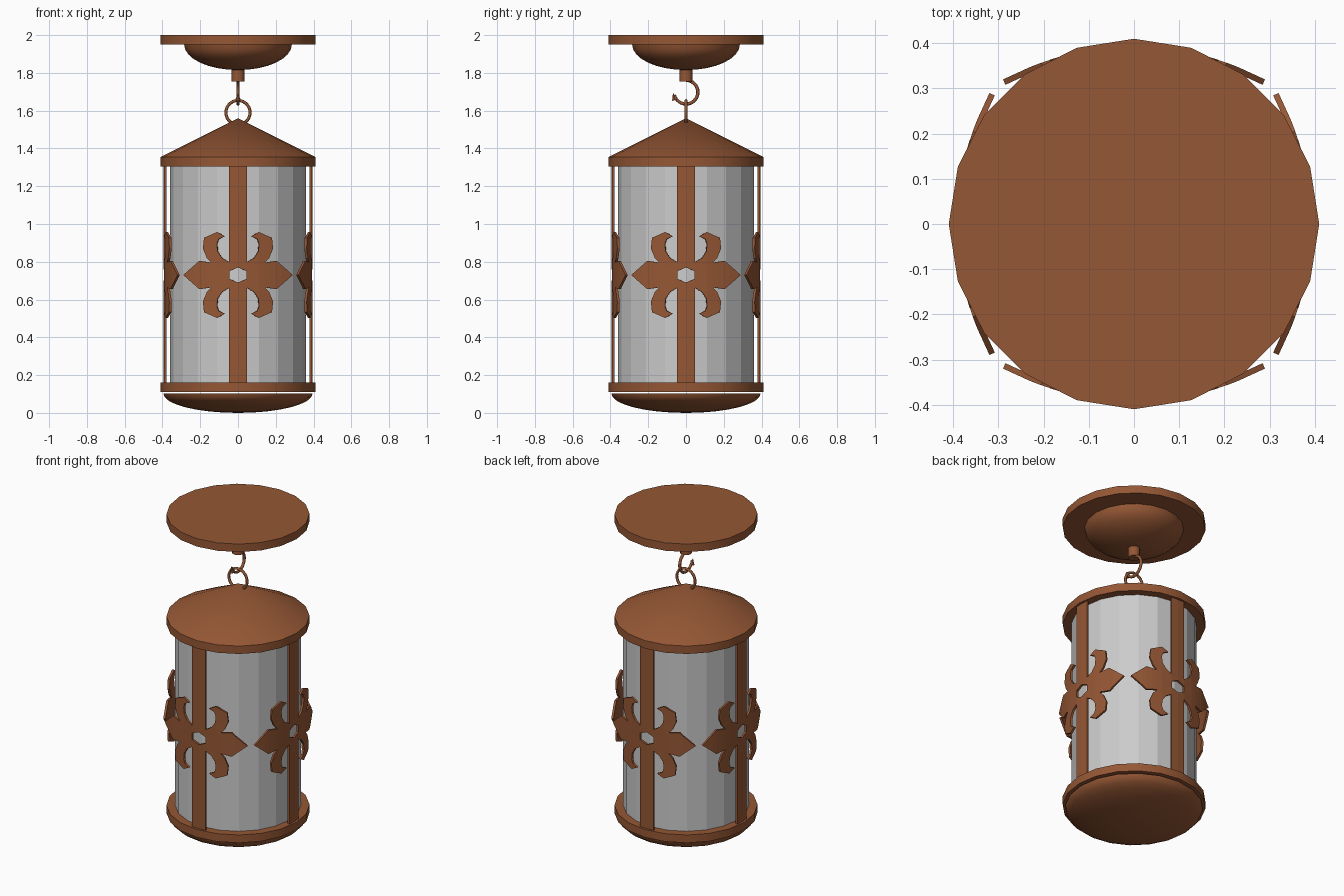
import bpy, bmesh, math
from mathutils import Matrix

if "Cube" in bpy.data.objects:
    bpy.data.objects.remove(bpy.data.objects["Cube"])

copper = bpy.data.materials.new("copper")
copper.diffuse_color = (0.30, 0.095, 0.035, 1)
copper.use_nodes = True
copper.node_tree.nodes["Principled BSDF"].inputs["Base Color"].default_value = copper.diffuse_color


def finish(bm, name, mat=copper, smooth=True):
    me = bpy.data.meshes.new(name)
    bm.to_mesh(me)
    bm.free()
    ob = bpy.data.objects.new(name, me)
    bpy.context.collection.objects.link(ob)
    if mat:
        me.materials.append(mat)
    if smooth:
        bpy.ops.object.select_all(action='DESELECT')
        ob.select_set(True)
        bpy.context.view_layer.objects.active = ob
        bpy.ops.object.shade_smooth_by_angle(angle=math.radians(35))
    return ob


def lathe(name, profile, n=20, mat=copper, smooth=True):
    """Turn an (r, z) profile around z; zero radii become poles, open ends are capped."""
    bm = bmesh.new()
    rings = []
    for r, z in profile:
        k = n if r > 1e-5 else 1
        rings.append([bm.verts.new((r * math.cos(2 * math.pi * i / n),
                                    r * math.sin(2 * math.pi * i / n), z)) for i in range(k)])
    for a, b in zip(rings, rings[1:]):
        for i in range(n):
            j = (i + 1) % n
            quad = [a[i % len(a)], a[j % len(a)], b[j % len(b)], b[i % len(b)]]
            bm.faces.new(list(dict.fromkeys(quad)))
    for ring in (rings[0], rings[-1]):
        if len(ring) > 1:
            bm.faces.new(ring)
    bmesh.ops.recalc_face_normals(bm, faces=bm.faces)
    return finish(bm, name, mat, smooth)


def bowl(r, z_top, h, steps=8):
    pts = [(r * math.sin(math.pi / 2 * i / steps), z_top - h * math.cos(math.pi / 2 * i / steps))
           for i in range(steps + 1)]
    return pts


# ceiling mount
lathe("ceiling_plate", [(0.41, 1.95), (0.41, 2.0)])
lathe("ceiling_dome", bowl(0.285, 1.95, 0.135))
lathe("hook_stem", [(0.034, 1.755), (0.034, 1.83)], n=12)

# hook hanging in the yz plane, thinning to a barbed tip
cu = bpy.data.curves.new("hook", 'CURVE')
cu.dimensions = '3D'
cu.bevel_depth = 0.009
cu.bevel_resolution = 2
cu.use_fill_caps = True
cu.materials.append(copper)
sp = cu.splines.new('POLY')
N = 20
sp.points.add(N)
for i, p in enumerate(sp.points):
    a = math.radians(90 - 255 * i / N)
    p.co = (0, 0.063 * math.cos(a), 1.698 + 0.063 * math.sin(a), 1)
    p.radius = 1 - 0.4 * max(0, i / N - 0.6)
bpy.context.collection.objects.link(bpy.data.objects.new("hook", cu))

bm = bmesh.new()
bmesh.ops.create_cone(bm, cap_ends=True, segments=8, radius1=0.015, radius2=0, depth=0.04,
                      matrix=Matrix.Translation((0, -0.064, 1.675)) @ Matrix.Rotation(0.25, 4, 'X'))
finish(bm, "hook_barb")

# hanging ring in the xz plane
bpy.ops.mesh.primitive_torus_add(major_radius=0.064, minor_radius=0.008, major_segments=28,
                                 minor_segments=8, location=(0, 0, 1.59),
                                 rotation=(math.pi / 2, 0, 0))
ring = bpy.context.object
ring.name = "hanging_ring"
ring.data.materials.append(copper)
bpy.ops.object.shade_smooth_by_angle(angle=math.radians(50))

# lantern body
lathe("roof", [(0.41, 1.305), (0.41, 1.355), (0, 1.56)])
lathe("glass", [(0.36, 0.14), (0.36, 1.31)], mat=None, smooth=False)
lathe("base_ring", [(0.41, 0.11), (0.41, 0.16)])
lathe("base_bowl", bowl(0.395, 0.102, 0.102))

# strap with flower ornament: right half outline (x, z about the flower centre)
arm = [(0.047, 0.068), (0.085, 0.09), (0.108, 0.125), (0.112, 0.165), (0.103, 0.19),
       (0.07, 0.205), (0.112, 0.227), (0.18, 0.197), (0.186, 0.14), (0.165, 0.09),
       (0.142, 0.065), (0.205, 0.075)]
half = ([(0, 0.04), (0, 0.58), (0.047, 0.58)] + arm + [(0.29, 0)]
        + [(x, -z) for x, z in reversed(arm)]
        + [(0.047, -0.58), (0, -0.58), (0, -0.04), (0.046, -0.02), (0.046, 0.02)])
for i, side in enumerate(("front", "right", "back", "left")):
    bm = bmesh.new()
    f = bm.faces.new([bm.verts.new((x, 0, z + 0.73)) for x, z in half])
    f.normal_update()
    if f.normal.y > 0:
        f.normal_flip()
    bmesh.ops.triangulate(bm, faces=bm.faces[:])
    for cut in (0.047, 0.11, 0.17, 0.23):
        bmesh.ops.bisect_plane(bm, geom=bm.verts[:] + bm.edges[:] + bm.faces[:], dist=1e-4,
                               plane_co=(cut, 0, 0), plane_no=(1, 0, 0))
    for v in bm.verts:
        v.co.y = -0.394 + 0.88 * v.co.x ** 2
    ob = finish(bm, side + "_strap", smooth=False)
    ob.rotation_euler.z = i * math.pi / 2
    ob.modifiers.new("mirror", 'MIRROR')
    sol = ob.modifiers.new("thickness", 'SOLIDIFY')
    sol.thickness = 0.013
    sol.offset = -1
